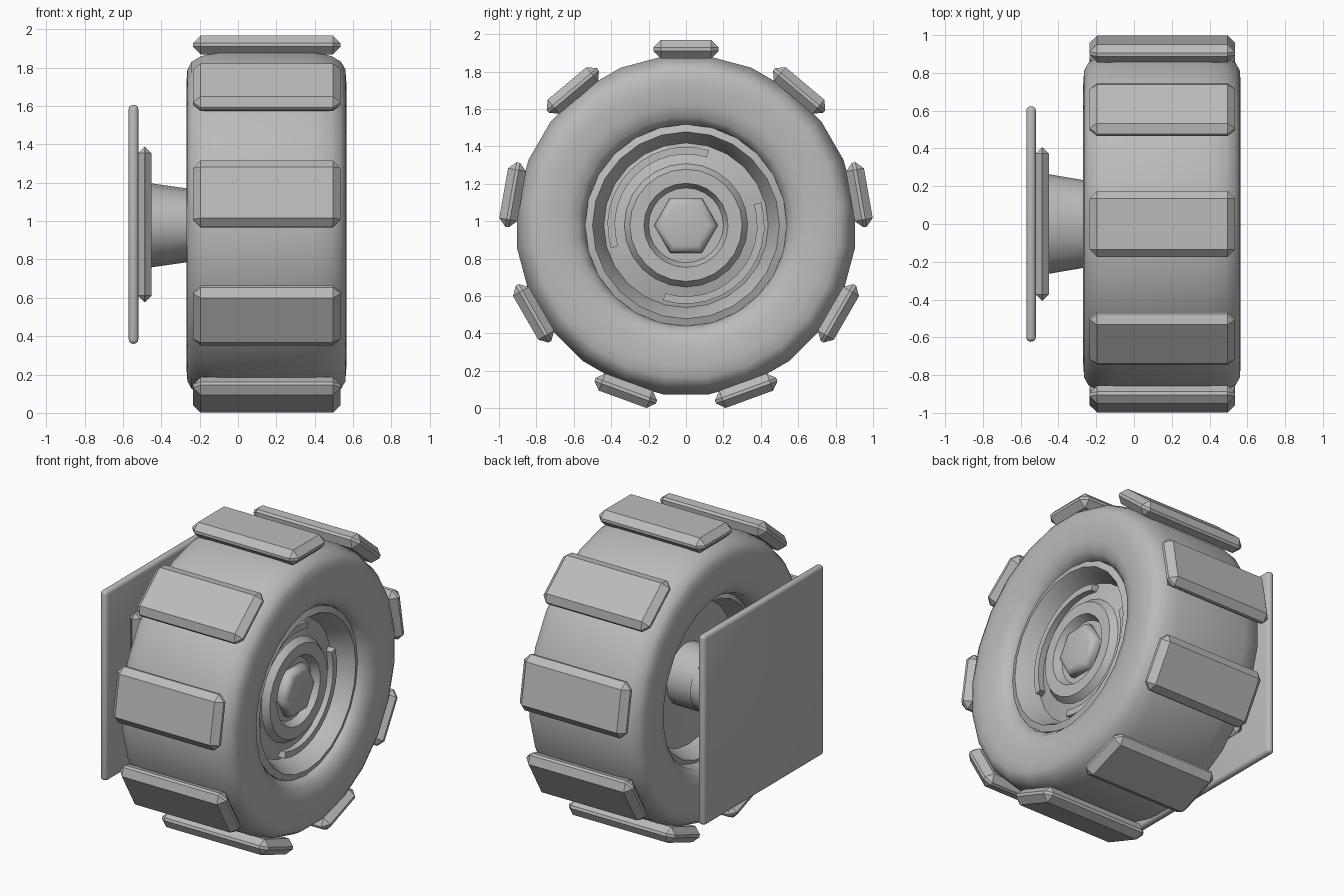
import bpy, bmesh, math
from mathutils import Matrix, Vector

if "Cube" in bpy.data.objects:
    bpy.data.objects.remove(bpy.data.objects["Cube"])

CZ = 0.978  # axle height
grey = bpy.data.materials.new("grey")
grey.diffuse_color = (0.5, 0.5, 0.5, 1)
grey.use_nodes = True
grey.node_tree.nodes["Principled BSDF"].inputs["Base Color"].default_value = grey.diffuse_color


def finish(name, bm, smooth=None):
    bmesh.ops.recalc_face_normals(bm, faces=bm.faces)
    me = bpy.data.meshes.new(name)
    bm.to_mesh(me)
    bm.free()
    me.materials.append(grey)
    ob = bpy.data.objects.new(name, me)
    bpy.context.collection.objects.link(ob)
    if smooth:
        bpy.ops.object.select_all(action='DESELECT')
        ob.select_set(True)
        bpy.context.view_layer.objects.active = ob
        bpy.ops.object.shade_smooth_by_angle(angle=math.radians(smooth))
    return ob


def lathe(name, profile, n, sy=1, sz=1, start=0, sweep=360, closed=False, smooth=40):
    """Revolve (x, radius) points around the axle."""
    bm = bmesh.new()
    full = sweep == 360
    rings = []
    for i in range(n if full else n + 1):
        a = math.radians(start + sweep * i / n)
        rings.append([bm.verts.new((x, r * sy * math.cos(a), CZ + r * sz * math.sin(a)))
                      for x, r in profile])
    m = len(profile)
    for i in range(n):
        p, q = rings[i], rings[(i + 1) % len(rings)]
        for j in range(m if closed else m - 1):
            k = (j + 1) % m
            bm.faces.new((p[j], p[k], q[k], q[j]))
    if full and not closed:  # end caps
        bm.faces.new([r[0] for r in rings])
        bm.faces.new([r[-1] for r in rings])
    if not full:
        bm.faces.new(rings[0])
        bm.faces.new(rings[-1])
    return finish(name, bm, smooth)


def slab(name, centre, size, bevel, segments=1, angle=0):
    """Bevelled box, turned around the axle by angle."""
    bm = bmesh.new()
    bmesh.ops.create_cube(bm, size=1)
    bmesh.ops.scale(bm, vec=size, verts=bm.verts)
    bmesh.ops.bevel(bm, geom=bm.edges[:], offset=bevel, segments=segments,
                    profile=0.5, affect='EDGES')
    turn = Matrix.Rotation(math.radians(angle), 4, 'X')
    bm.transform(Matrix.Translation((0, 0, CZ)) @ turn @ Matrix.Translation(Vector(centre)))
    return finish(name, bm, 40 if segments > 1 else None)


# tyre: rounded ring, mirrored about its middle plane
MID = 0.148
half = [(0.25, 0.912), (0.34, 0.89), (0.39, 0.86), (0.412, 0.82), (0.417, 0.75),
        (0.412, 0.65), (0.39, 0.58), (0.35, 0.545), (0.27, 0.53)]
tyre = [(MID + d, r) for d, r in half] + [(MID - d, r) for d, r in reversed(half)]
lathe("tyre", tyre, 24, start=7.5, closed=True, smooth=60)

# chunky tread blocks
for i in range(9):
    slab(f"tread_block_{i + 1}", (0.15, 0, 0.941), (0.77, 0.35, 0.098), 0.04, angle=i * 40)

# stepped hub with a raised rim and an open back
lathe("hub", [(-0.12, 0.54), (-0.15, 0.50), (-0.02, 0.46), (0.0, 0.2), (0.0, 0.02),
              (0.39, 0.02), (0.39, 0.20), (0.44, 0.225), (0.44, 0.30), (0.40, 0.33),
              (0.37, 0.44), (0.46, 0.475), (0.505, 0.50), (0.49, 0.54)],
      24, closed=True, smooth=30)

# two curved ribs in the hub dish
for i, start in enumerate((73, 253)):
    lathe(f"hub_rib_{i + 1}", [(0.36, 0.38), (0.425, 0.38), (0.425, 0.42), (0.36, 0.42)],
          12, start=start, sweep=124, closed=True, smooth=30)

# centre nut
lathe("nut", [(0.36, 0.16), (0.42, 0.17), (0.447, 0.155), (0.455, 0.125)], 6, smooth=65)

# axle boss and tapered mount
lathe("axle_boss", [(-0.20, 0.17), (-0.19, 0.2), (0.02, 0.2)], 16)
lathe("axle_mount", [(-0.46, 1), (-0.18, 0.82)], 16, sy=0.265, sz=0.22)

# mounting plates
slab("inner_plate", (-0.486, 0, 0.005), (0.07, 0.81, 0.81), 0.033)
slab("outer_plate", (-0.545, 0, 0.005), (0.05, 1.245, 1.245), 0.022, segments=3)
